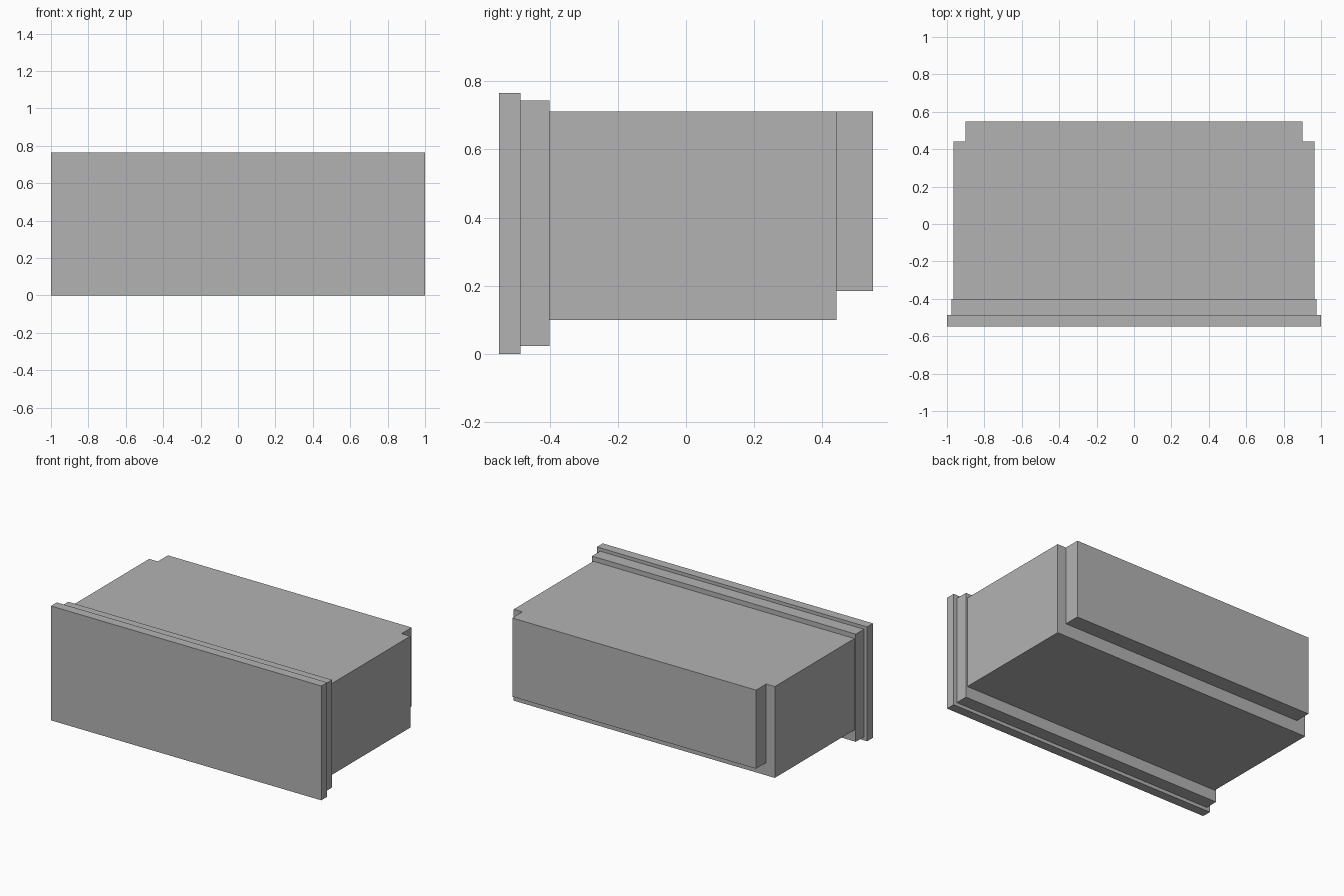
import bpy

cube = bpy.data.objects.get("Cube")
if cube:
    bpy.data.objects.remove(cube, do_unlink=True)

# Single grey finish
grey = bpy.data.materials.new("mid grey")
grey.use_nodes = True
colour = (0.45, 0.45, 0.45, 1)
grey.diffuse_color = colour
grey.node_tree.nodes["Principled BSDF"].inputs["Base Color"].default_value = colour


def block(name, half_width, y0, y1, z0, z1):
    """Box centred on x = 0, spanning the given depth and height."""
    bpy.ops.mesh.primitive_cube_add(size=1)
    obj = bpy.context.object
    obj.name = obj.data.name = name
    for v in obj.data.vertices:
        v.co = (half_width * (1 if v.co.x > 0 else -1),
                y1 if v.co.y > 0 else y0,
                z1 if v.co.z > 0 else z0)
    obj.data.materials.append(grey)
    return obj


# Stepped front plates, main body and inset rear block, front to back
block("front_panel", 1.0, -0.548, -0.486, 0, 0.765)
block("front_flange", 0.976, -0.486, -0.4, 0.023, 0.743)
block("main_body", 0.966, -0.4, 0.441, 0.1, 0.711)
block("rear_block", 0.902, 0.441, 0.548, 0.185, 0.711)
